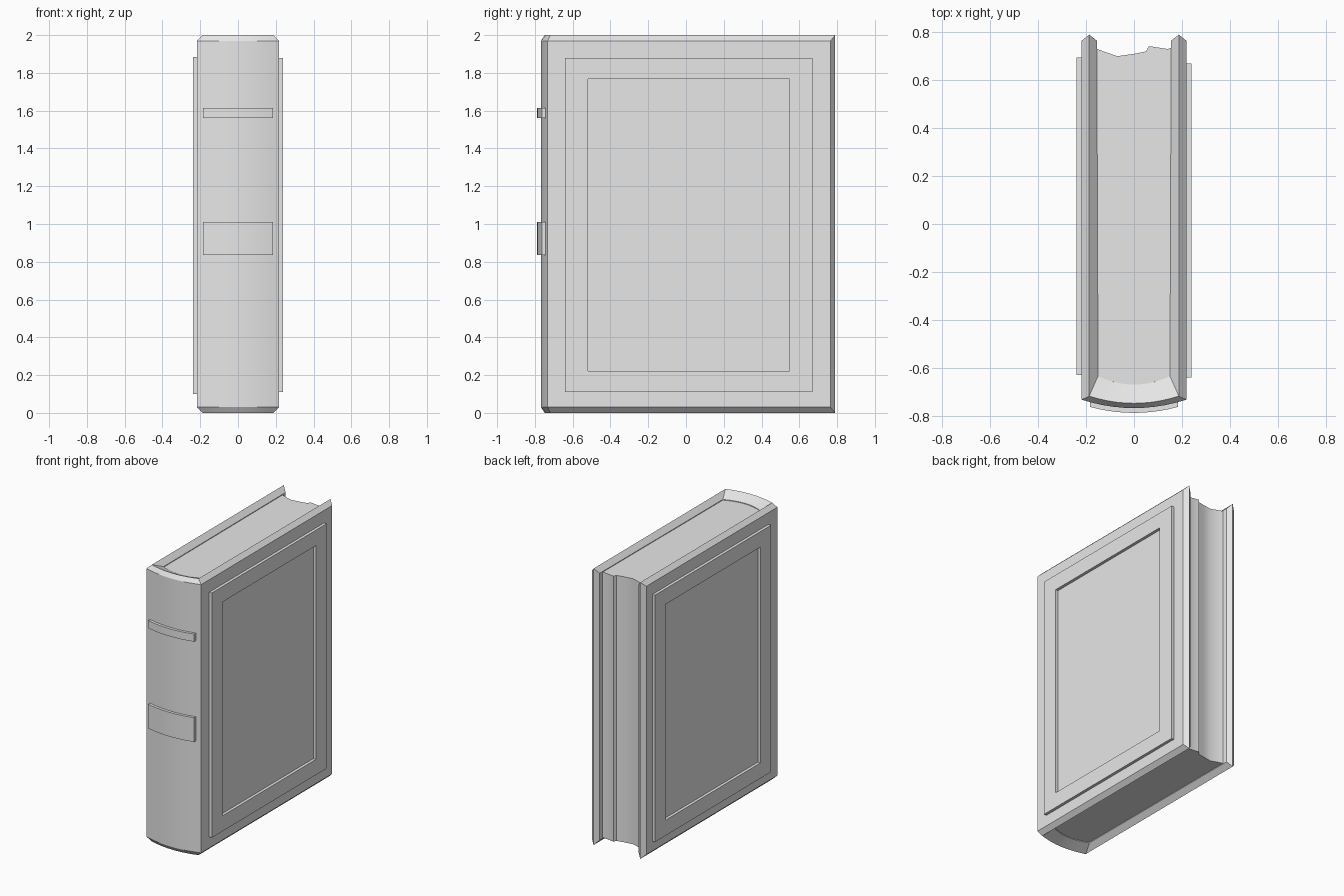
import bpy
import bmesh
import math

cube = bpy.data.objects.get("Cube")
if cube:
    bpy.data.objects.remove(cube, do_unlink=True)

grey = bpy.data.materials.new("plain_grey")
grey.use_nodes = True
grey.diffuse_color = (0.8, 0.8, 0.8, 1)
grey.node_tree.nodes["Principled BSDF"].inputs["Base Color"].default_value = (0.8, 0.8, 0.8, 1)


def loft(name, rings, closed=False, caps=None, angle=30):
    """Skin matching rings of points; caps list the ring indices of each end face."""
    bm = bmesh.new()
    verts = [[bm.verts.new(p) for p in ring] for ring in rings]
    n = len(rings[0])
    pairs = list(zip(verts, verts[1:]))
    if closed:
        pairs.append((verts[-1], verts[0]))
    for a, b in pairs:
        for i in range(n):
            j = (i + 1) % n
            bm.faces.new((a[i], a[j], b[j], b[i]))
    if not closed:
        for end in (verts[0], verts[-1]):
            for cap in caps or [range(n)]:
                bm.faces.new([end[i] for i in cap])
    bmesh.ops.recalc_face_normals(bm, faces=bm.faces)
    mesh = bpy.data.meshes.new(name)
    bm.to_mesh(mesh)
    bm.free()
    mesh.materials.append(grey)
    obj = bpy.data.objects.new(name, mesh)
    bpy.context.collection.objects.link(obj)
    bpy.ops.object.select_all(action="DESELECT")
    obj.select_set(True)
    bpy.context.view_layer.objects.active = obj
    bpy.ops.object.shade_smooth_by_angle(angle=math.radians(angle))
    return obj


def bow(half_width, y_mid, depth, t):
    """Point on a shallow arc across the spine, t from -1 to 1."""
    return half_width * t, y_mid + depth * t * t


# Cover: one wrap of both boards and the rounded spine, with chamfered edges
def cover_section(outer, ridge, inner):
    return [(*outer, 0.03), (*outer, 1.97), (*ridge, 2),
            (*inner, 1.965), (*inner, 0.035), (*ridge, 0)]


def board_end(s):
    return cover_section((s * 0.218, 0.765), (s * 0.187, 0.79), (s * 0.155, 0.765))


steps = 10
spine = []
for i in range(steps + 1):
    t = 2 * i / steps - 1
    spine.append(cover_section(bow(0.218, -0.768, 0.035, t),
                               bow(0.187, -0.748, 0.03, t),
                               bow(0.15, -0.67, 0.035, t)))
loft("cover", [board_end(-1)] + spine + [board_end(1)],
     caps=[(5, 0, 1, 2), (5, 2, 3, 4)])

# Page block with an uneven hollow fore edge
fore_edge = [(-0.155, 0.73), (-0.07, 0.70), (0, 0.71), (0.05, 0.72),
             (0.062, 0.742), (0.14, 0.73), (0.155, 0.735)]
outline = [(-0.155, -0.64)] + fore_edge + [(0.155, -0.64), (0, -0.68)]
loft("pages", [[(x, y, z) for x, y in outline] for z in (0.04, 1.96)])


# Raised rectangular frames on both boards
def frame(name, side, y0, y1, z0, z1, border):
    rings = []
    for sy, sz in ((-1, -1), (1, -1), (1, 1), (-1, 1)):
        y, z = (y0 if sy < 0 else y1), (z0 if sz < 0 else z1)
        yi, zi = y - sy * border * 1.08, z - sz * border
        low, high = side * 0.21, side * 0.239
        rings.append([(low, y, z), (high, y, z), (high, yi, zi), (low, yi, zi)])
    loft(name, rings, closed=True)


frame("left_board_frame", 1, -0.64, 0.67, 0.11, 1.88, 0.112)
frame("right_board_frame", -1, -0.63, 0.695, 0.10, 1.885, 0.112)


# Raised bands across the spine
def band(name, z0, z1):
    rings = []
    for i in range(steps + 1):
        t = 2 * i / steps - 1
        x, front = bow(0.184, -0.788, 0.025, t)
        back = front + 0.035
        rings.append([(x, front, z0), (x, front, z1), (x, back, z1), (x, back, z0)])
    loft(name, rings)


band("upper_spine_band", 1.56, 1.615)
band("lower_spine_band", 0.835, 1.01)
